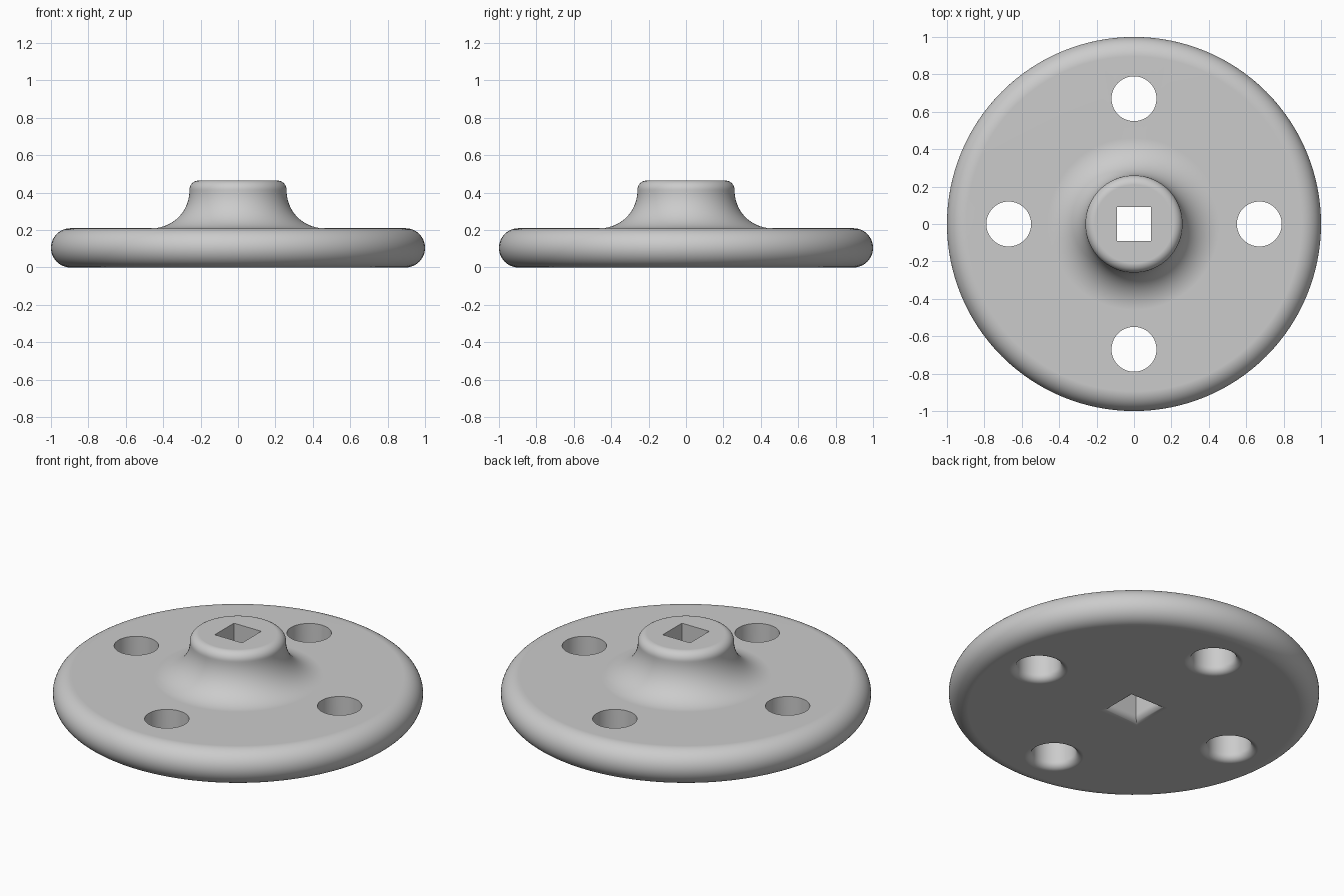
import bpy, bmesh
from math import cos, sin, pi, radians, sqrt

cube = bpy.data.objects.get("Cube")
if cube:
    bpy.data.objects.remove(cube, do_unlink=True)


def arc(cr, cz, radius, start, end, steps=12):
    """Points (r, z) along an arc, angles in degrees."""
    angles = [radians(start + (end - start) * i / steps) for i in range(steps + 1)]
    return [(cr + radius * cos(a), cz + radius * sin(a)) for a in angles]


def lathe(name, profile, sides, turn=0.0, location=(0, 0, 0)):
    """Revolve an (r, z) profile about z and cap both ends."""
    bm = bmesh.new()
    rings = []
    for r, z in profile:
        angles = [turn + 2 * pi * i / sides for i in range(sides)]
        rings.append([bm.verts.new((r * cos(a), r * sin(a), z)) for a in angles])
    for low, high in zip(rings, rings[1:]):
        for i in range(sides):
            j = (i + 1) % sides
            bm.faces.new((low[i], low[j], high[j], high[i]))
    bm.faces.new(rings[0][::-1])
    bm.faces.new(rings[-1])
    bmesh.ops.recalc_face_normals(bm, faces=bm.faces)
    mesh = bpy.data.meshes.new(name)
    bm.to_mesh(mesh)
    bm.free()
    obj = bpy.data.objects.new(name, mesh)
    obj.location = location
    bpy.context.collection.objects.link(obj)
    return obj


# Flange disc with a round rim, swept up into the filleted hub
THICK, TOP = 0.21, 0.465
HUB, BLEND, ROUND = 0.26, 0.2, 0.05
rim = THICK / 2
profile = arc(1 - rim, rim, rim, -90, 90, 24)
profile += arc(HUB + BLEND, THICK + BLEND, BLEND, 270, 180, 20)
profile += arc(HUB - ROUND, TOP - ROUND, ROUND, 0, 90, 10)
flange = lathe("flange_with_hub", profile, 128)


# Hole cutters, flared where they meet the underside
def hole_cutter(name, radius, sides, turn=0.0, location=(0, 0, 0), scale=1.0):
    flare = 0.04
    shape = [(radius + flare, -0.1)]
    shape += arc(radius + flare, flare, flare, 270, 180, 8)
    shape.append((radius, 0.6))
    return lathe(name, [(r * scale, z) for r, z in shape], sides, turn, location)


cutters = [hole_cutter("square_bore_cutter", 0.09, 4, pi / 4, scale=sqrt(2))]
for k in range(4):
    a = k * pi / 2
    spot = (0.67 * cos(a), 0.67 * sin(a), 0)
    cutters.append(hole_cutter("bolt_hole_cutter", 0.12, 48, location=spot))

bpy.ops.object.select_all(action='DESELECT')
bpy.context.view_layer.objects.active = flange
flange.select_set(True)
for cutter in cutters:
    cutter.hide_render = True
    mod = flange.modifiers.new("hole", 'BOOLEAN')
    mod.operation = 'DIFFERENCE'
    mod.solver = 'EXACT'
    mod.object = cutter
    bpy.ops.object.modifier_apply(modifier=mod.name)
    bpy.data.objects.remove(cutter, do_unlink=True)

# Smooth shading with crisp hole edges
bpy.ops.object.shade_smooth_by_angle(angle=radians(30))
weighted = flange.modifiers.new("even_shading", 'WEIGHTED_NORMAL')
weighted.keep_sharp = True

# Plain grey metal
grey = bpy.data.materials.new("light_grey")
grey.use_nodes = True
colour = (0.6, 0.6, 0.6, 1)
grey.diffuse_color = colour
grey.node_tree.nodes["Principled BSDF"].inputs["Base Color"].default_value = colour
flange.data.materials.clear()
flange.data.materials.append(grey)
for face in flange.data.polygons:
    face.material_index = 0
